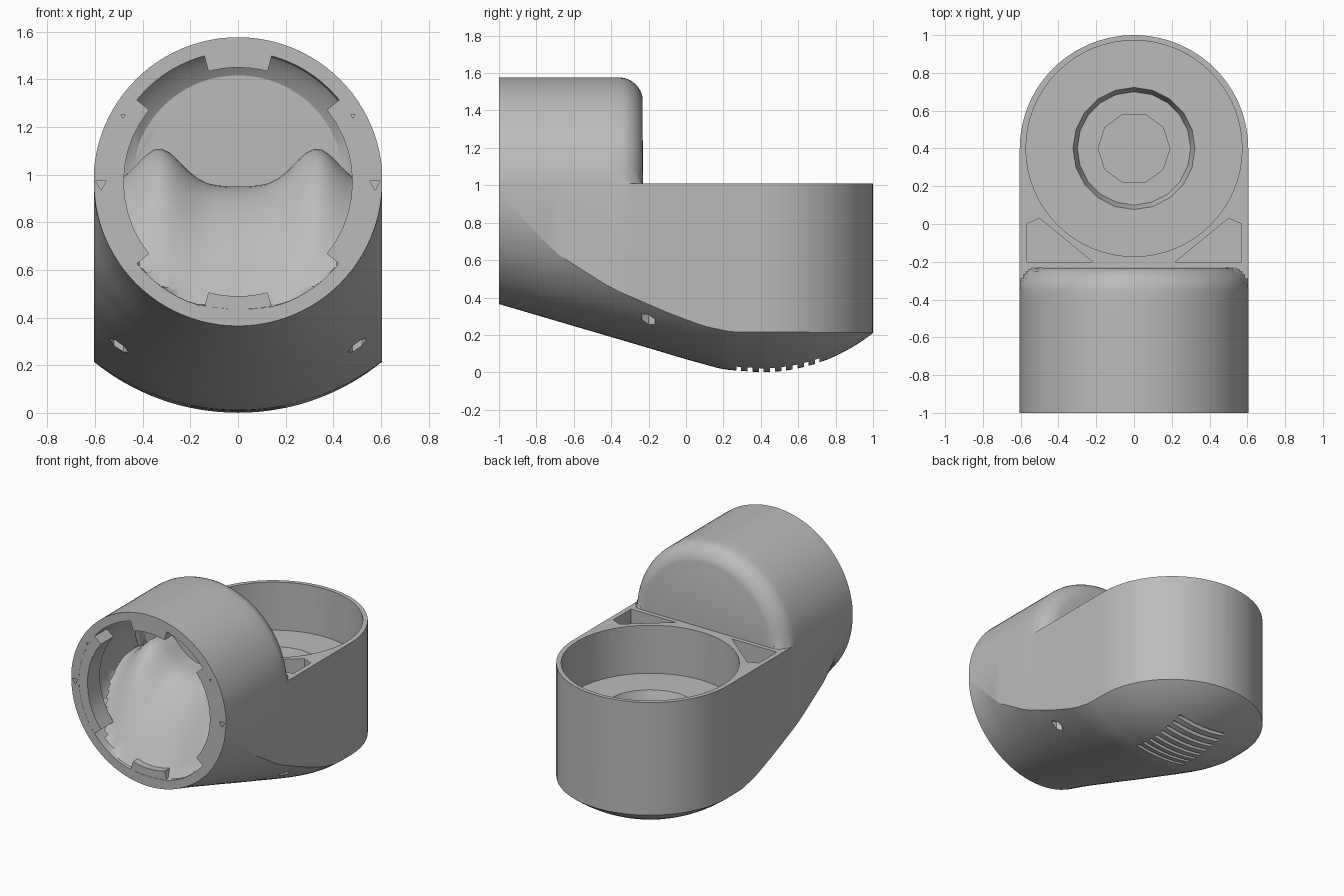
import bpy, bmesh, math
from math import sin, cos, pi, sqrt, hypot, radians

if "Cube" in bpy.data.objects:
    bpy.data.objects.remove(bpy.data.objects["Cube"])

grey = bpy.data.materials.new("plain_grey")
grey.use_nodes = True
GREY = (0.5, 0.5, 0.5, 1)
grey.diffuse_color = GREY
grey.node_tree.nodes["Principled BSDF"].inputs["Base Color"].default_value = GREY

AXIS_Z = 0.97      # height of the barrel axis
CUP_Y = 0.4        # centre of the round cup
BARREL_R = 0.607
HALF = 0.605
BACK = -0.23       # rear wall of the barrel
FILLET = 0.13


def make_object(name, bm):
    bmesh.ops.recalc_face_normals(bm, faces=bm.faces)
    mesh = bpy.data.meshes.new(name)
    bm.to_mesh(mesh)
    bm.free()
    mesh.materials.append(grey)
    ob = bpy.data.objects.new(name, mesh)
    bpy.context.collection.objects.link(ob)
    return ob


def skin(name, sections):
    """Closed solid through equal rings of points."""
    bm = bmesh.new()
    rings = [[bm.verts.new(p) for p in s] for s in sections]
    n = len(rings[0])
    for a, b in zip(rings, rings[1:]):
        for i in range(n):
            j = (i + 1) % n
            bm.faces.new((a[i], a[j], b[j], b[i]))
    bm.faces.new(rings[0])
    bm.faces.new(rings[-1])
    return make_object(name, bm)


def loft(name, stations, width, bottom, top, cols=48):
    """Solid between a bottom and a top height function, along y."""
    sections = []
    for y in stations:
        xs = [width(y) * sin(pi * (i / cols - 0.5)) for i in range(cols + 1)]
        sections.append([(x, y, bottom(x, y)) for x in xs] +
                        [(x, y, top(x, y)) for x in reversed(xs)])
    return skin(name, sections)


def prism_y(name, pts, lo, hi):
    return skin(name, [[(x, y, z) for x, z in pts] for y in (lo, hi)])


def prism_z(name, pts, lo, hi):
    return skin(name, [[(x, y, z) for x, y in pts] for z in (lo, hi)])


def circle(cx, cy, r, n, turn=0.0):
    return [(cx + r * cos(turn + 2 * pi * i / n), cy + r * sin(turn + 2 * pi * i / n))
            for i in range(n)]


def cut(body, cutter):
    cutter.hide_render = True
    mod = body.modifiers.new("cut", "BOOLEAN")
    mod.operation = "DIFFERENCE"
    mod.solver = "EXACT"
    mod.object = cutter
    bpy.context.view_layer.objects.active = body
    bpy.ops.object.modifier_apply(modifier=mod.name)
    bpy.data.objects.remove(cutter)


def smooth(ob):
    bpy.ops.object.select_all(action="DESELECT")
    ob.select_set(True)
    bpy.context.view_layer.objects.active = ob
    bpy.ops.object.shade_smooth_by_angle(angle=radians(30))


def interp(points, y):
    for (a, u), (b, v) in zip(points, points[1:]):
        if y <= b:
            return u + (v - u) * (y - a) / (b - a)
    return points[-1][1]


# Housing outline
KEEL = [(-1, 0.365), (-0.2, 0.13), (0, 0.07), (0.2, 0.015), (0.4, 0)]
CHINE = [(-1, 0.97), (-0.7, 0.64), (-0.4, 0.45), (-0.1, 0.32), (0.1, 0.245),
         (0.25, 0.215), (0.4, 0.215)]


def body_width(y):
    return HALF if y <= CUP_Y else HALF * sqrt(max(0.0, 1 - ((y - CUP_Y) / 0.6) ** 2))


def body_bottom(x, y):
    low = interp(KEEL, y)
    h = interp(CHINE, y) - low
    r = hypot(x, max(0.0, y - CUP_Y))
    big = (HALF ** 2 + h * h) / (2 * h)
    return low + big - sqrt(max(0.0, big * big - r * r))


def body_top(x, y):
    if y > BACK:
        return 1.01
    r = BARREL_R
    start = BACK - FILLET
    if y > start:
        r += sqrt(max(0.0, FILLET ** 2 - (y - start) ** 2)) - FILLET
    return max(1.01, AXIS_Z + sqrt(max(0.0, r * r - x * x)))


stations = [-1 + 0.08 * i for i in range(8)]
stations += [BACK - FILLET + FILLET * sin(pi / 2 * i / 8) for i in range(9)]
stations += [BACK + 0.001] + [-0.15 + 0.055 * i for i in range(10)]
stations += [CUP_Y + 0.6 * sin(radians(a)) for a in range(0, 88, 6)] + [0.9997]
housing = loft("housing", stations, body_width, body_bottom, body_top)

# Front chamber with a sloping, saddle shaped floor
CHAMBER_R = 0.545


def chamber_top(x, y):
    r = CHAMBER_R - 0.1 * max(0.0, (y + 0.42) / 0.1) ** 2
    return AXIS_Z + sqrt(max(0.0, r * r - x * x)) + 0.002


def chamber_bottom(x, y):
    s = sin(pi / 2 * min(1.0, max(0.0, (y + 1) / 0.58)))
    ramp = 0.42 + 0.53 * s
    cheek = 0.16 * s * math.exp(-((abs(x) - 0.33) / 0.13) ** 2)
    arch = AXIS_Z - sqrt(max(0.0, CHAMBER_R ** 2 - x * x))
    return min(chamber_top(x, y) - 0.004, max(arch, ramp + cheek))


cut(housing, loft("chamber", [-1.05 + 0.0365 * i for i in range(21)],
                  lambda y: CHAMBER_R, chamber_bottom, chamber_top, 40))

# Round cup with a stepped floor
cut(housing, prism_z("cup", circle(0, CUP_Y, 0.572, 64), 0.67, 1.2))
ring = skin("ring_groove", [[(x, y, z) for x, y in circle(0, CUP_Y, r, 20)]
                            for r, z in ((0.3, 0.6), (0.34, 0.72))])
cut(housing, ring)
cut(housing, prism_z("socket", circle(0, CUP_Y, 0.19, 10), 0.55, 0.7))

# Corner pockets and small drain holes on both sides
for side in (-1, 1):
    corner = [(0.57, 0), (0.5, 0.03), (0.22, -0.2), (0.57, -0.2)]
    cut(housing, prism_z("pocket", [(side * x, y) for x, y in corner], 0.86, 1.1))
    cut(housing, prism_z("drain", circle(side * 0.5, -0.2, 0.04, 6), 0.15, 0.33))

# Small holes in the front rim
for x, z in [(0.47, 1.24), (0.46, 0.71), (0.575, 0.96)]:
    for side in (-1, 1):
        cut(housing, prism_y("rim_hole", circle(side * x, z, 0.025, 3, pi / 6), -1.1, -0.95))

# Grille slits underneath
for i in range(8):
    y = 0.27 + 0.06 * i
    slit = [(-0.2, y), (0.2, y), (0.2, y + 0.025), (-0.2, y + 0.025)]
    cut(housing, prism_z("slit", slit, -0.1, body_bottom(0, y) + 0.04))
smooth(housing)

# Locking tabs inside the front rim
for name, middle, spread in [("top_tab", 90, 15), ("bottom_tab", 270, 15),
                             ("left_tab", 0, 39), ("right_tab", 180, 39)]:
    angles = [radians(middle - spread + spread * i / 5) for i in range(11)]
    pts = [(0.48 * cos(a), AXIS_Z + 0.48 * sin(a)) for a in angles]
    pts += [(0.552 * cos(a), AXIS_Z + 0.552 * sin(a)) for a in reversed(angles)]
    smooth(prism_y(name, pts, -0.999, -0.86))
